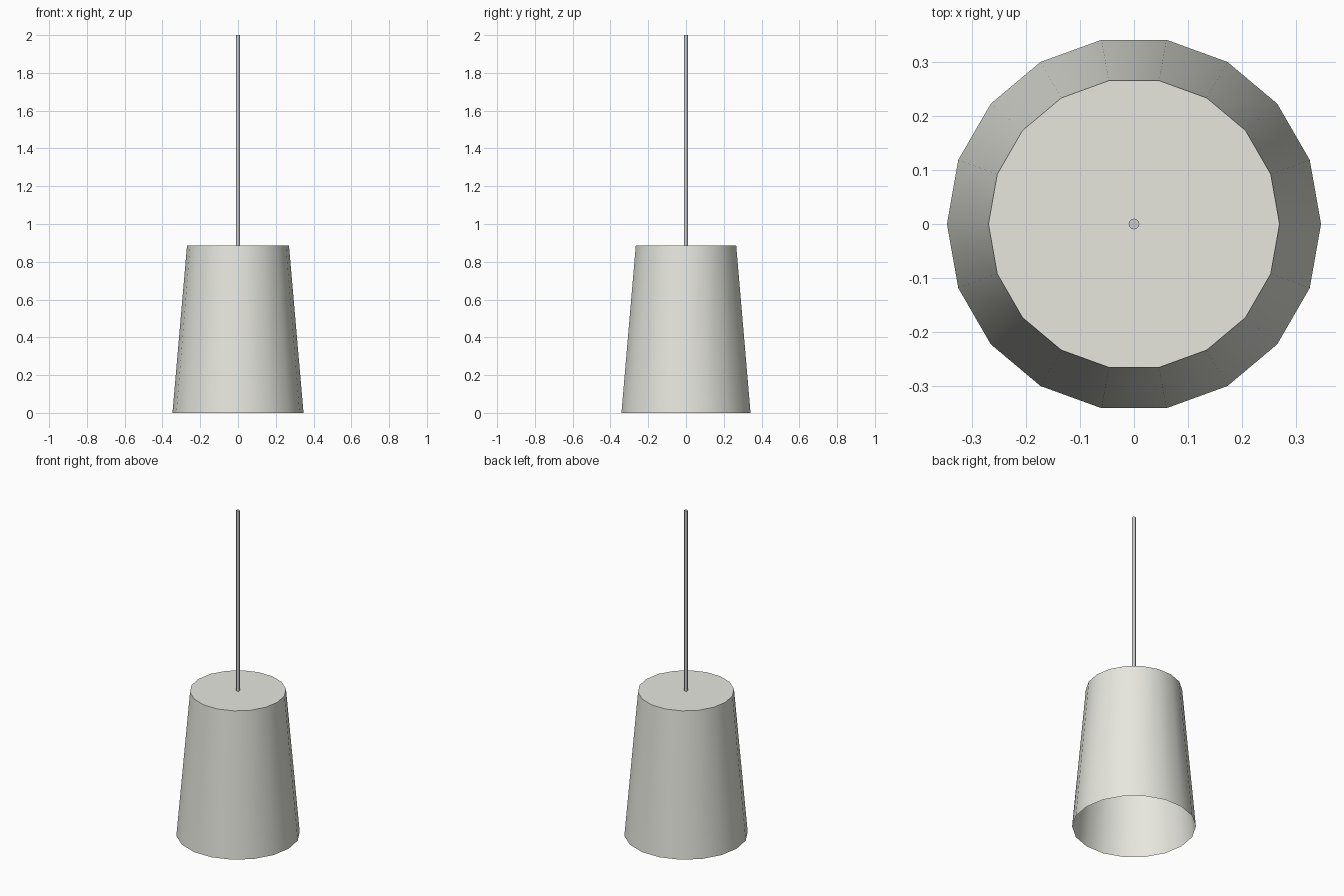
import bpy, bmesh, math

if "Cube" in bpy.data.objects:
    bpy.data.objects.remove(bpy.data.objects["Cube"])


def tapered_tube(name, sides, r_bottom, r_top, z0, z1, cap_bottom, cap_top):
    """Ring-based tapered cylinder with a corner on +x and optional end caps."""
    bm = bmesh.new()
    rings = []
    for r, z in ((r_bottom, z0), (r_top, z1)):
        rings.append([bm.verts.new((r * math.cos(2 * math.pi * i / sides),
                                    r * math.sin(2 * math.pi * i / sides), z))
                      for i in range(sides)])
    low, high = rings
    for i in range(sides):
        j = (i + 1) % sides
        bm.faces.new((low[i], low[j], high[j], high[i]))
    if cap_top:
        bm.faces.new(high)
    if cap_bottom:
        bm.faces.new(low[::-1])
    mesh = bpy.data.meshes.new(name)
    bm.to_mesh(mesh)
    bm.free()
    obj = bpy.data.objects.new(name, mesh)
    bpy.context.collection.objects.link(obj)
    # Smooth sides, sharp rims
    bpy.ops.object.select_all(action='DESELECT')
    obj.select_set(True)
    bpy.context.view_layer.objects.active = obj
    bpy.ops.object.shade_smooth_by_angle(angle=math.radians(35))
    return obj


# Lamp shade: thin off-white shell, closed on top and open below
shade = tapered_tube("lamp_shade", 18, 0.347, 0.27, 0.0, 0.885, False, True)
cream = bpy.data.materials.new("off_white")
cream.diffuse_color = (0.8, 0.8, 0.74, 1.0)
cream.use_nodes = True
cream.node_tree.nodes["Principled BSDF"].inputs["Base Color"].default_value = cream.diffuse_color
shade.data.materials.append(cream)

# Hanging cord
tapered_tube("hanging_cord", 12, 0.01, 0.01, 0.885, 2.0, False, True)
